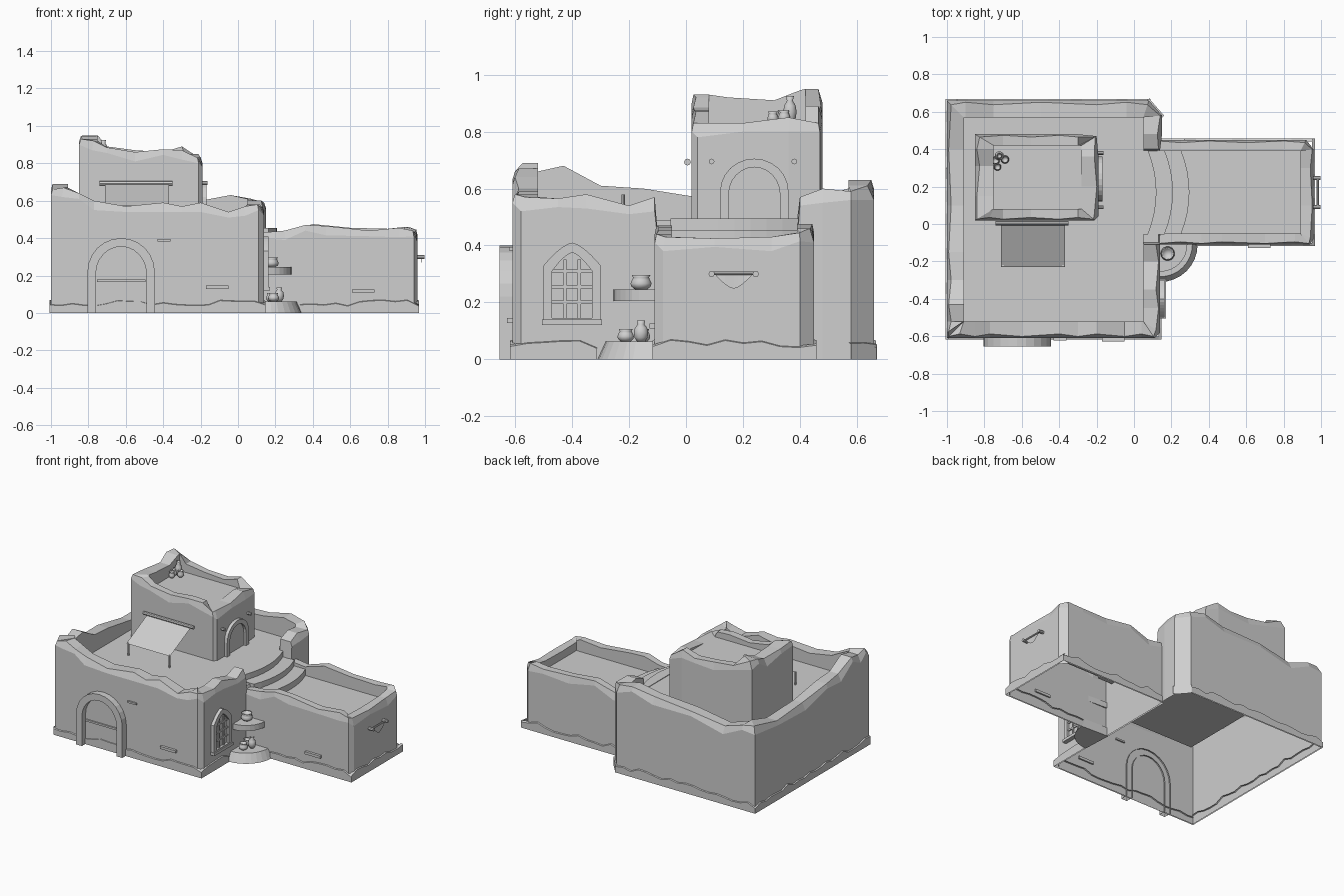
import bpy
import bmesh
import math
import random
from mathutils import Vector

random.seed(4)

default_cube = bpy.data.objects.get("Cube")
if default_cube:
    bpy.data.objects.remove(default_cube, do_unlink=True)

# One plain plaster colour for everything
plaster = bpy.data.materials.new("grey plaster")
plaster.use_nodes = True
grey = (0.62, 0.62, 0.62, 1)
plaster.diffuse_color = grey
plaster.node_tree.nodes["Principled BSDF"].inputs["Base Color"].default_value = grey


def finish(name, bm, smooth=False):
    bmesh.ops.remove_doubles(bm, verts=bm.verts[:], dist=0.0005)
    bmesh.ops.recalc_face_normals(bm, faces=bm.faces[:])
    mesh = bpy.data.meshes.new(name)
    bm.to_mesh(mesh)
    bm.free()
    mesh.materials.append(plaster)
    for face in mesh.polygons:
        face.use_smooth = smooth
    part = bpy.data.objects.new(name, mesh)
    bpy.context.collection.objects.link(part)
    return part


def bridge(bm, rings, closed=True):
    """Join successive equal-length rings of points with quads."""
    rows = [[bm.verts.new(p) for p in ring] for ring in rings]
    count = len(rows[0])
    for low, high in zip(rows, rows[1:]):
        for i in range(count if closed else count - 1):
            j = (i + 1) % count
            bm.faces.new((low[i], low[j], high[j], high[i]))
    return rows


def box(name, low, high):
    bm = bmesh.new()
    bmesh.ops.create_cube(bm, size=1)
    low, high = Vector(low), Vector(high)
    for v in bm.verts:
        v.co = (low + high) / 2 + v.co * (high - low)
    return finish(name, bm)


def prism(name, outline, z0, z1, shrink=None):
    """Vertical prism; shrink is an optional (centre, factor) for the top."""
    bm = bmesh.new()
    top = outline
    if shrink:
        centre, factor = Vector(shrink[0]), shrink[1]
        top = [centre + (Vector(p) - centre) * factor for p in outline]
    rows = bridge(bm, [[(p[0], p[1], z0) for p in outline], [(p[0], p[1], z1) for p in top]])
    for row in rows:
        bm.faces.new(row)
    return finish(name, bm)


def rod(name, start, end, radius):
    start, end = Vector(start), Vector(end)
    bm = bmesh.new()
    bmesh.ops.create_cone(bm, cap_ends=True, segments=8, radius1=radius,
                          radius2=radius, depth=(end - start).length)
    turn = (end - start).to_track_quat("Z", "Y")
    for v in bm.verts:
        v.co = turn @ v.co + (start + end) / 2
    return finish(name, bm)


def walled_roof(name, rim, base, floor, inner):
    """Hollow worn walls with an uneven parapet round a sunken flat roof."""
    x0, x1, y0, y1 = inner

    def inside(p):
        return Vector((min(max(p[0], x0), x1), min(max(p[1], y0), y1), p[2]))

    worn = []
    for i, p in enumerate(rim):
        p = Vector(p)
        toward = inside(p) - p
        worn.append(p + toward * (0.1 + 0.15 * (i % 2)))
    rings = [[(x, y, base) for x, y, z in rim],
             [(x, y, z - 0.03 - 0.02 * (i % 2)) for i, (x, y, z) in enumerate(rim)],
             worn,
             [inside(p) for p in rim],
             [(*inside(p).xy, floor) for p in rim]]
    bm = bmesh.new()
    bridge(bm, rings)
    bm.faces.new([bm.verts.new(c) for c in
                  ((x0, y0, floor), (x1, y0, floor), (x1, y1, floor), (x0, y1, floor))])
    return finish(name, bm)


def plinth(name, path, grow=0.008):
    """Low base band with a ragged top edge along a path."""
    bottom, top, back = [], [], []
    for a, b in zip(path, path[1:]):
        a, b = Vector(a), Vector(b)
        along = (b - a).normalized()
        out = Vector((along.y, -along.x)) * grow
        steps = max(2, round((b - a).length / 0.06))
        for i in range(steps + 1):
            p = a.lerp(b, i / steps) + along * grow * (2 * i / steps - 1)
            height = random.uniform(0.035, 0.068)
            bottom.append((*(p + out), 0))
            top.append((*(p + out), height))
            back.append((*(p - out), height + 0.006))
    bm = bmesh.new()
    bridge(bm, [bottom, top, back], closed=False)
    return finish(name, bm)


def arch_line(half, base, spring, top, pointed=False, steps=12):
    pts = [(-half, base)]
    for i in range(steps + 1):
        t = 2 * i / steps - 1
        if pointed:
            pts.append((half * t, spring + (top - spring) * (1 - abs(t) ** 1.5)))
        else:
            a = t * math.pi / 2
            pts.append((half * math.sin(a), spring + (top - spring) * math.cos(a)))
    return pts + [(half, base)]


def front_wall(cx, wall_y):
    return lambda u, v, d: (cx + u, wall_y - d, v)


def side_wall(cy, wall_x):
    return lambda u, v, d: (wall_x + d, cy + u, v)


def arch(name, place, outer, inner, depth, closed=False):
    """Raised arch surround with a flat panel set inside it."""
    bm = bmesh.new()
    bridge(bm, [[place(u, v, d) for u, v in line] for line, d in
                ((outer, -0.01), (outer, depth), (inner, depth), (inner, -0.01))], closed)
    finish(name + "_surround", bm)
    bm = bmesh.new()
    bm.faces.new([bm.verts.new(place(u, v, 0.004)) for u, v in inner])
    finish(name + "_panel", bm)


def pot(name, x, y, z, radius, height, neck):
    profile = [(0, 0), (0.55, 0), (0.9, 0.2), (1, 0.42), (0.85, 0.65),
               (neck, 0.82), (neck + 0.15, 1), (neck, 1), (neck - 0.1, 0.8), (0, 0.7)]
    bm = bmesh.new()
    sides = 14
    turns = [i * math.tau / sides for i in range(sides)]
    bridge(bm, [[(x + r * radius * math.cos(a), y + r * radius * math.sin(a), z + h * height)
                 for a in turns] for r, h in profile])
    finish(name, bm, True)


# Main house, counter-clockwise from the front corner
house = [(-1, -.61, .66), (-.94, -.61, .67), (-.85, -.61, .64), (-.77, -.61, .6),
         (-.6, -.61, .57), (-.4, -.61, .59), (-.3, -.61, .57), (-.2, -.61, .59),
         (-.05, -.61, .54), (.04, -.61, .57), (.11, -.61, .58), (.14, -.58, .57),
         (.14, -.45, .565), (.14, -.35, .58), (.14, -.2, .54), (.14, -.11, .57),
         (.14, -.1, .45), (.14, .39, .45), (.14, .4, .57), (.15, .48, .6), (.15, .58, .59),
         (.08, .66, .61), (-.04, .66, .63), (-.2, .66, .6), (-.5, .66, .58), (-.75, .66, .54),
         (-.9, .66, .59), (-1, .66, .6), (-1, .4, .55), (-1, .1, .56), (-1, -.15, .6),
         (-1, -.3, .61), (-1, -.43, .68), (-1, -.52, .66), (-1, -.58, .69)]
walled_roof("main_house", house, 0, 0.49, (-.91, .05, -.52, .57))

# Low side wing
wing = [(.13, -.11, .43), (.25, -.11, .44), (.36, -.11, .47), (.47, -.11, .465),
        (.7, -.11, .44), (.86, -.11, .455), (.94, -.11, .44), (.96, -.08, .43),
        (.96, .1, .425), (.96, .3, .43), (.96, .4, .445), (.92, .45, .46), (.8, .45, .45),
        (.6, .45, .455), (.4, .45, .475), (.25, .45, .43), (.13, .45, .44),
        (.13, .38, .37), (.13, -.04, .37)]
walled_roof("side_wing", wing, 0, 0.37, (.14, .89, -.05, .39))

# Upper tower
tower = [(-.85, .02, .93), (-.78, .02, .92), (-.7, .02, .885), (-.55, .02, .86),
         (-.4, .02, .875), (-.3, .02, .87), (-.21, .02, .83), (-.19, .04, .83),
         (-.19, .2, .83), (-.19, .36, .85), (-.2, .47, .83), (-.3, .48, .89),
         (-.4, .48, .86), (-.55, .48, .87), (-.7, .48, .89), (-.85, .48, .95),
         (-.85, .4, .945), (-.85, .31, .91), (-.85, .15, .92)]
walled_roof("tower", tower, 0.49, 0.83, (-.75, -.28, .08, .42))

# Ragged base bands
plinth("house_base_band", [(.14, -.32), (.14, -.61), (-1, -.61)][::-1])
plinth("house_back_base_band", [(.15, .58), (.08, .66), (-1, .66), (-1, -.61)])
plinth("wing_base_band", [(.34, -.11), (.96, -.11), (.96, .45), (.15, .45)])

# Curved steps from the roof down to the wing
for i in range(3):
    reach = 0.075 + 0.088 * i
    curve = []
    for k in range(9):
        t = k / 4 - 1
        curve.append((reach + 0.045 * (1 - t * t), 0.17 + 0.225 * t))
    prism(f"roof_step_{i + 1}", [(.045, -.055)] + curve + [(.045, .395)],
          0.36, 0.494 - 0.04 * i)

# Front doorway
arch("front_door", front_wall(-.625, -.61), arch_line(.18, 0, .22, .4),
     arch_line(.135, 0, .21, .355), 0.045)
box("front_door_rail", (-.755, -.624, .165), (-.495, -.61, .178))

# Tower doorway with wall pegs
arch("tower_door", side_wall(.24, -.19), arch_line(.12, .49, .59, .705),
     arch_line(.09, .49, .58, .675), 0.022)
for i, y in enumerate((.09, .38)):
    rod(f"tower_peg_{i + 1}", (-.2, y, .695), (-.162, y, .695), 0.01)

# Pointed side window with lattice
arch("side_window", side_wall(-.4, .14), arch_line(.1, .12, .33, .41, True),
     arch_line(.07, .145, .31, .375, True), 0.022, True)
for i, y in enumerate((-.425, -.375)):
    box(f"window_upright_{i + 1}", (.138, y - .006, .145), (.154, y + .006, .35))
for i, z in enumerate((.2, .255, .31)):
    box(f"window_crossbar_{i + 1}", (.138, -.47, z - .006), (.152, -.33, z + .006))
box("window_sill", (.135, -.505, .12), (.17, -.295, .14))

# Awning on the tower front
bm = bmesh.new()
bridge(bm, [[(x, .005, .69) for x in (-.71, -.37)], [(x, -.23, .575) for x in (-.71, -.37)]], False)
finish("awning_cloth", bm)
rod("awning_rail", (-.74, .005, .693), (-.35, .005, .693), 0.012)
for i, x in enumerate((-.7, -.38)):
    rod(f"awning_post_{i + 1}", (x, -.22, .49), (x, -.22, .58), 0.006)

# Quarter-round pot stand in the corner


def quarter(radius):
    arc = [(.14 + radius * math.cos(i * math.pi / 16), -.11 - radius * math.sin(i * math.pi / 16))
           for i in range(9)]
    return [(.13, -.1)] + arc


prism("stand_base", quarter(.2), 0, 0.062, ((.14, -.11), 0.86))
prism("stand_shelf", quarter(.145), 0.205, 0.245)
pot("shelf_pot", .18, -.158, .245, .038, .052, .75)
pot("base_pot", .19, -.212, .062, .03, .045, .7)
pot("base_jar", .22, -.158, .062, .026, .075, .45)
pot("base_small_pot", .175, -.15, .062, .025, .045, .7)

# Pots on the tower roof
pot("roof_jar", -.72, .365, .83, .024, .095, .45)
pot("roof_pot_left", -.74, .34, .83, .022, .045, .7)
pot("roof_pot_right", -.69, .345, .83, .022, .045, .7)
pot("roof_pot_front", -.73, .305, .83, .02, .04, .7)

# Draped cloth on the wing end
rod("drape_rod", (.982, .085, .302), (.982, .25, .302), 0.006)
for i, y in enumerate((.09, .245)):
    rod(f"drape_hook_{i + 1}", (.95, y, .3), (.998, y, .3), 0.011)
drop = [(0.105 + 0.125 * i / 8, 0.248 + 0.046 * abs(i / 4 - 1) ** 1.5) for i in range(9)]
bm = bmesh.new()
bridge(bm, [[(.98, y, .303) for y, z in drop], [(.984, y, z) for y, z in drop]], False)
finish("drape_cloth", bm)

# Exposed bricks
box("brick_front", (-.17, -.628, .128), (-.05, -.6, .146))
box("brick_by_door", (-.43, -.622, .382), (-.36, -.6, .394))
box("brick_wing", (.61, -.128, .108), (.73, -.1, .126))
